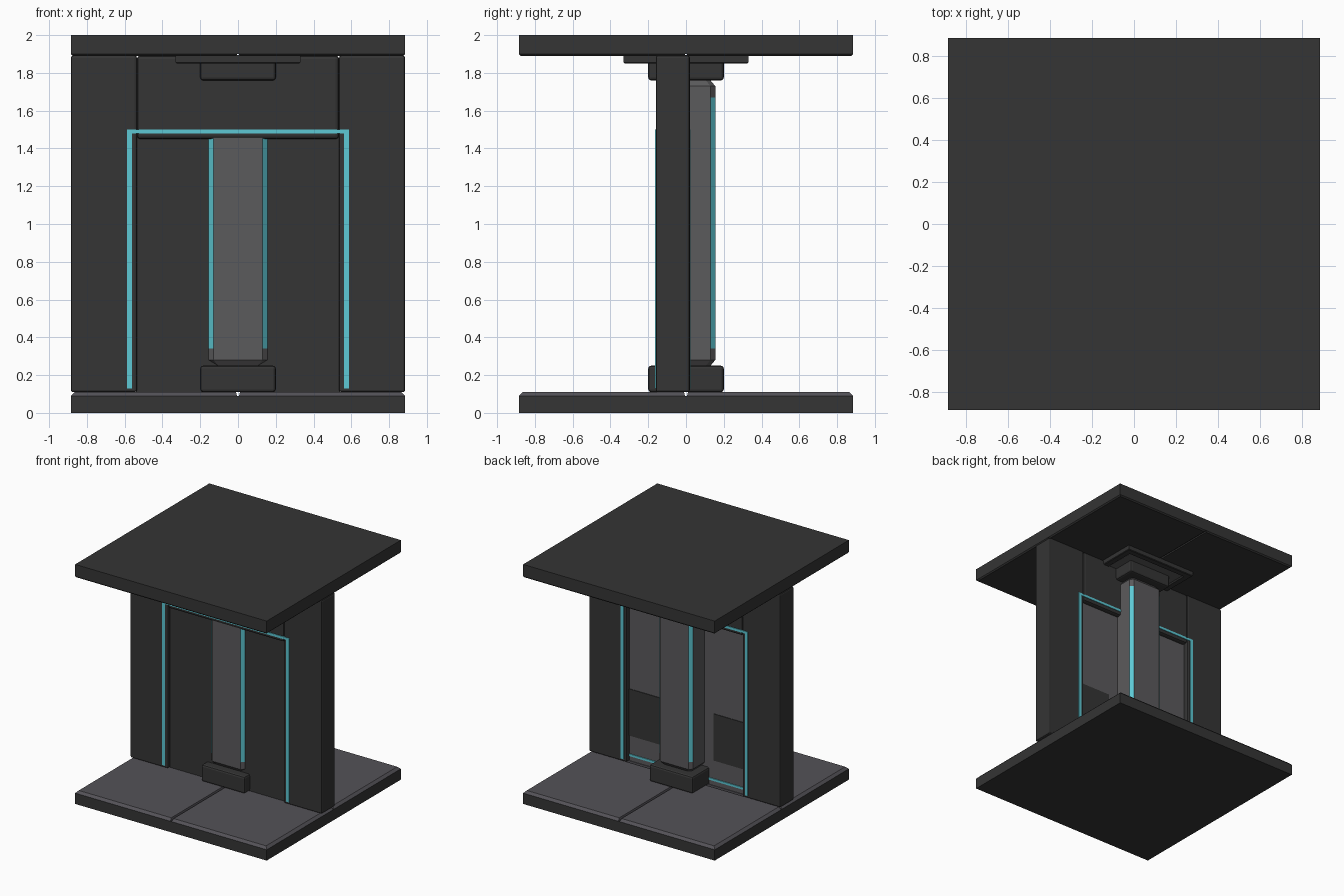
import bpy, bmesh, math
from mathutils import Vector

if "Cube" in bpy.data.objects:
    bpy.data.objects.remove(bpy.data.objects["Cube"])


def material(name, r, g, b):
    m = bpy.data.materials.new(name)
    m.diffuse_color = (r, g, b, 1)
    m.use_nodes = True
    m.node_tree.nodes["Principled BSDF"].inputs["Base Color"].default_value = m.diffuse_color
    return m


DARK = material("charcoal", 0.035, 0.035, 0.035)
GREY = material("column grey", 0.105, 0.103, 0.107)
FLOOR = material("floor grey", 0.088, 0.084, 0.096)
CYAN = material("cyan light", 0.11, 0.58, 0.66)


def finish(name, bm, mats):
    bmesh.ops.recalc_face_normals(bm, faces=bm.faces)
    me = bpy.data.meshes.new(name)
    bm.to_mesh(me)
    bm.free()
    ob = bpy.data.objects.new(name, me)
    bpy.context.collection.objects.link(ob)
    for m in mats:
        me.materials.append(m)
    return ob


def box(name, x, y, z, mat, bevel=0.0, segments=2):
    """Box from (min, max) pairs, with optional rounded edges."""
    bm = bmesh.new()
    bmesh.ops.create_cube(bm, size=1)
    for v in bm.verts:
        v.co = Vector([(a + b) / 2 + c * (b - a) for (a, b), c in zip((x, y, z), v.co)])
    if bevel:
        bmesh.ops.bevel(bm, geom=bm.edges[:], offset=bevel, segments=segments,
                        profile=0.5, affect='EDGES')
    return finish(name, bm, [mat])


def loft(name, rings, mats):
    """Closed solid through rings with equal point counts."""
    bm = bmesh.new()
    loops = [[bm.verts.new(p) for p in ring] for ring in rings]
    n = len(loops[0])
    for a, b in zip(loops, loops[1:]):
        for i in range(n):
            j = (i + 1) % n
            bm.faces.new((a[i], a[j], b[j], b[i]))
    bm.faces.new(loops[0][::-1])
    bm.faces.new(loops[-1])
    return finish(name, bm, mats)


H = 0.885              # half width of the slabs
FRONT, BACK = -0.16, 0.02   # wall faces

# Floor and ceiling slabs
box("floor_slab", (-H, H), (-H, H), (0, 0.09), DARK)
box("ceiling_slab", (-H, H), (-H, H), (1.9, 2.0), DARK)

# Four floor tiles with sloped edges, four ceiling tiles, narrow seams between
def tile(name, sx, sy, z0, z1, i0, i1, mat):
    def ring(z, inset):
        a, b = 0.005 + inset * 0.3, H - inset
        return [(sx * x, sy * y, z) for x, y in ((a, a), (b, a), (b, b), (a, b))]
    loft(name, [ring(z0, i0), ring(z1, i1)], [mat])


for sx in (-1, 1):
    for sy in (-1, 1):
        tile("floor_tile", sx, sy, 0.09, 0.11, 0.0, 0.02, FLOOR)
        tile("ceiling_tile", sx, sy, 1.89, 1.9, 0.01, 0.0, DARK)

# Wall: side pillars and lintel
for s in (-1, 1):
    box("wall_pillar", tuple(sorted((s * 0.535, s * H))), (FRONT, BACK),
        (0.11, 1.892), DARK, 0.012)
box("wall_lintel", (-0.535, 0.535), (FRONT, BACK), (1.45, 1.892), DARK, 0.018)

# Recessed wall panel, grey on the back
panel = box("wall_panel", (-0.54, 0.54), (-0.13, -0.02), (0.11, 1.5), DARK)
panel.data.materials.append(GREY)
for f in panel.data.polygons:
    if f.normal.y > 0.5:
        f.material_index = 1

# Dark plates and bottom light line on the back of the panel
for s in (-1, 1):
    box("panel_patch", tuple(sorted((s * 0.245, s * 0.54))), (-0.021, -0.015),
        (0.32, 0.71), DARK)
box("panel_bottom_light", (-0.54, 0.54), (-0.021, -0.013), (0.15, 0.168), CYAN)

# Light frames around the doorway, front and back
for y in ((FRONT - 0.005, FRONT + 0.003), (BACK - 0.003, BACK + 0.005)):
    for s in (-1, 1):
        box("frame_light_side", tuple(sorted((s * 0.561, s * 0.588))), y,
            (0.13, 1.5), CYAN)
    box("frame_light_top", (-0.561, 0.561), y, (1.48, 1.5), CYAN)

# Column with chamfered corners, tapered ends and lit corner strips
def octagon(z, h, c):
    pts = []
    for sx, sy in ((1, 1), (-1, 1), (-1, -1), (1, -1)):
        pair = [(sx * h, sy * (h - c), z), (sx * (h - c), sy * h, z)]
        pts += pair if sx * sy > 0 else pair[::-1]
    return pts


levels = ((0.25, 0.13), (0.28, 0.155), (0.34, 0.155), (1.67, 0.155),
          (1.73, 0.155), (1.76, 0.13))
column = loft("column", [octagon(z, h, 0.025) for z, h in levels], [GREY, CYAN])
for f in column.data.polygons:
    if abs(f.normal.x) > 0.5 and abs(f.normal.y) > 0.5 and 0.5 < f.center.z < 1.5:
        f.material_index = 1

# Column base and cap
box("column_base", (-0.2, 0.2), (-0.2, 0.2), (0.11, 0.25), DARK, 0.015)
box("column_cap", (-0.2, 0.2), (-0.2, 0.2), (1.76, 1.87), DARK, 0.015)

# Ceiling mount: dark rim around a recessed grey plate
def square(h, z):
    return [(-h, -h, z), (h, -h, z), (h, h, z), (-h, h, z)]


loft("mount_rim", [square(0.33, 1.895), square(0.33, 1.855), square(0.325, 1.85),
                   square(0.28, 1.85), square(0.27, 1.865)], [DARK])
box("mount_plate", (-0.27, 0.27), (-0.27, 0.27), (1.858, 1.866), GREY)
